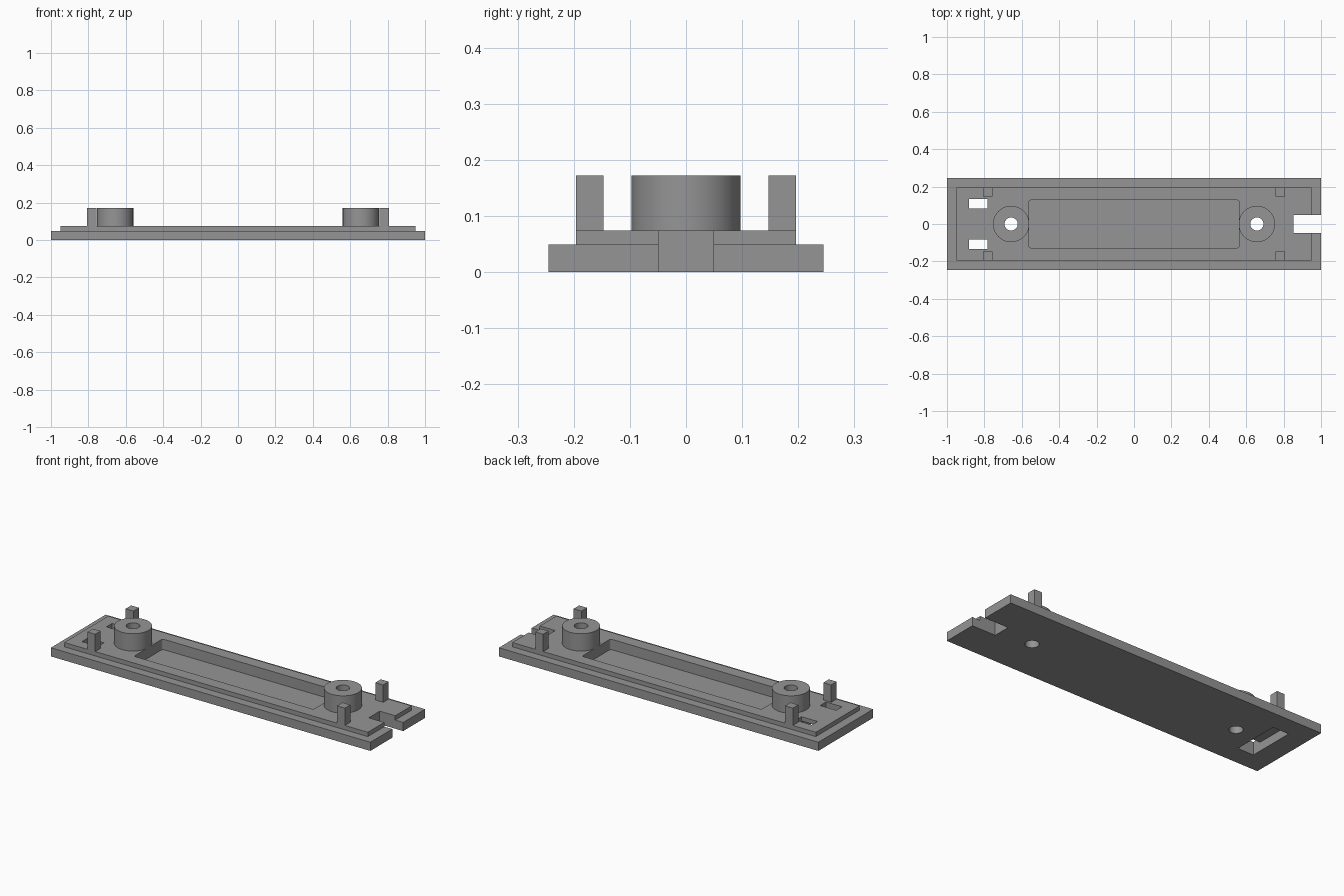
import bpy, bmesh

if "Cube" in bpy.data.objects:
    bpy.data.objects.remove(bpy.data.objects["Cube"])

grey = bpy.data.materials.new("mid grey")
grey.diffuse_color = (0.30, 0.30, 0.30, 1)
grey.use_nodes = True
grey.node_tree.nodes["Principled BSDF"].inputs["Base Color"].default_value = grey.diffuse_color


def finish(name, bm):
    mesh = bpy.data.meshes.new(name)
    bm.to_mesh(mesh)
    bm.free()
    mesh.materials.append(grey)
    obj = bpy.data.objects.new(name, mesh)
    bpy.context.collection.objects.link(obj)
    return obj


def box(name, x0, x1, y0, y1, z0, z1, corner=0):
    bm = bmesh.new()
    bmesh.ops.create_cube(bm, size=1)
    for v in bm.verts:
        v.co = ((x0, x1)[v.co.x > 0], (y0, y1)[v.co.y > 0], (z0, z1)[v.co.z > 0])
    if corner:  # round the upright edges
        upright = [e for e in bm.edges
                   if abs(e.verts[0].co.z - e.verts[1].co.z) > 1e-4]
        bmesh.ops.bevel(bm, geom=upright, offset=corner, segments=4,
                        profile=0.5, affect='EDGES')
    return finish(name, bm)


def cylinder(name, x, radius, z0, z1):
    bm = bmesh.new()
    bmesh.ops.create_cone(bm, cap_ends=True, segments=64, radius1=radius,
                          radius2=radius, depth=z1 - z0)
    bmesh.ops.translate(bm, verts=bm.verts, vec=(x, 0, (z0 + z1) / 2))
    return finish(name, bm)


def select(obj):
    bpy.ops.object.select_all(action='DESELECT')
    obj.select_set(True)
    bpy.context.view_layer.objects.active = obj


def combine(obj, tool, operation='DIFFERENCE'):
    select(obj)
    mod = obj.modifiers.new("combine", 'BOOLEAN')
    mod.operation, mod.object, mod.solver = operation, tool, 'EXACT'
    bpy.ops.object.modifier_apply(modifier=mod.name)
    bpy.data.objects.remove(tool)


def smooth(obj):
    select(obj)
    bpy.ops.object.shade_smooth_by_angle(angle=0.5)


LIP, TOP = 0.0735, 0.1715
BOSS_X = 0.657

# Stepped plate: wide base with a raised lip
plate = box("base_plate", -1, 1, -0.245, 0.245, 0, 0.049)
combine(plate, box("lip", -0.95, 0.95, -0.196, 0.196, 0.03, LIP), 'UNION')

# Long shallow pocket and cable notch
combine(plate, box("pocket", -0.562, 0.562, -0.1275, 0.1275, 0.015, 0.2, 0.012))
combine(plate, box("notch", 0.853, 1.1, -0.049, 0.049, -0.1, 0.2))

# Strap channel below, opening upward through two slots
combine(plate, box("channel", -0.882, -0.782, -0.135, 0.135, -0.1, 0.049))
for y0, y1 in ((-0.135, -0.083), (0.083, 0.135)):
    combine(plate, box("slot", -0.882, -0.782, y0, y1, -0.1, 0.2))

for side, label in ((-1, "left"), (1, "right")):
    # Screw boss with a hole right through the plate
    x = side * BOSS_X
    boss = cylinder("screw_boss_" + label, x, 0.097, LIP, TOP)
    for part in (plate, boss):
        combine(part, cylinder("screw_hole", x, 0.035, -0.1, 0.3))
    smooth(boss)

    # Upright locating posts, flush with the lip's long sides
    x0, x1 = sorted((side * 0.757, side * 0.806))
    box("front_post_" + label, x0, x1, -0.196, -0.147, LIP, TOP)
    box("back_post_" + label, x0, x1, 0.147, 0.196, LIP, TOP)

smooth(plate)
